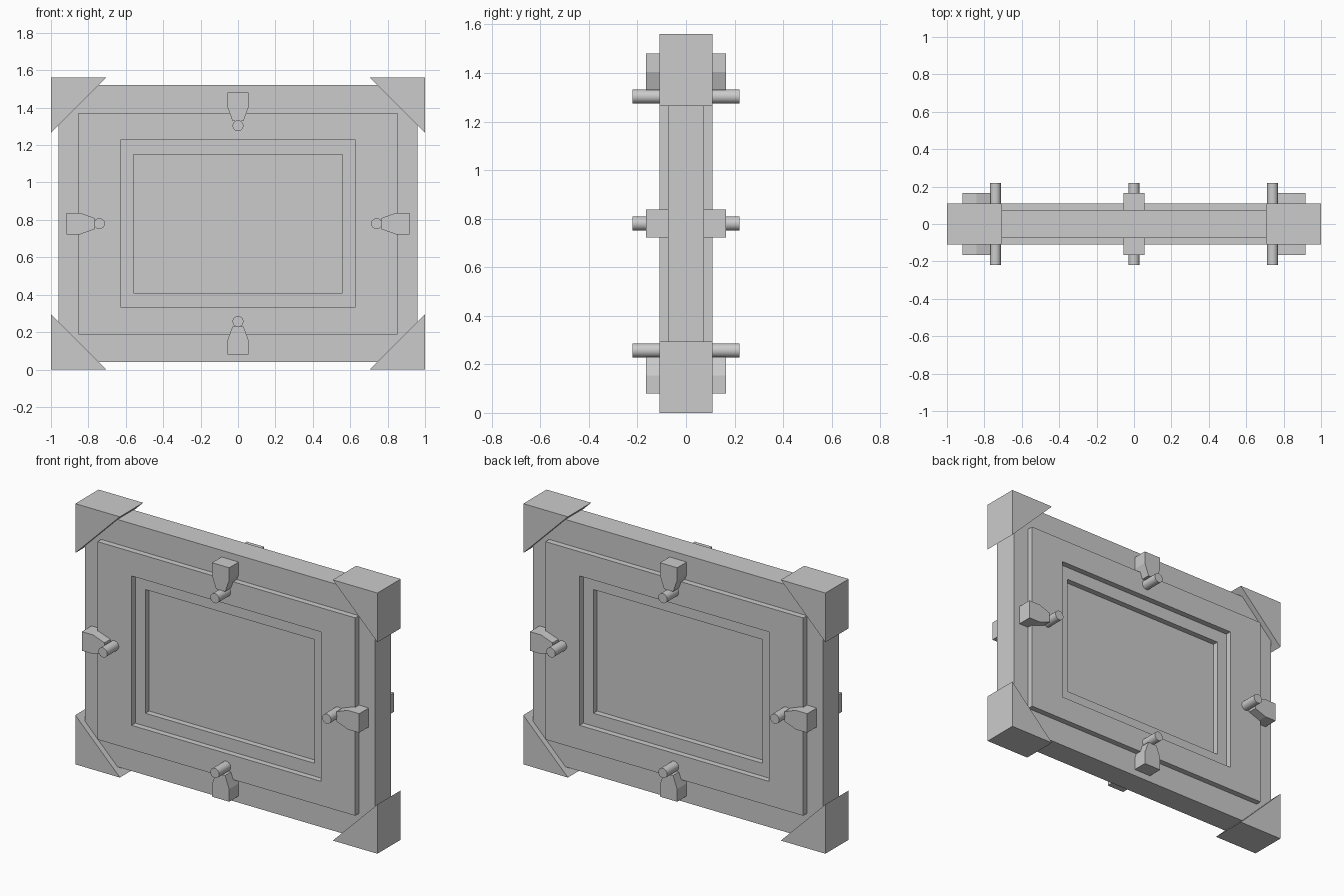
import bpy, bmesh, math
from mathutils import Matrix, Vector

cube = bpy.data.objects.get("Cube")
if cube:
    bpy.data.objects.remove(cube, do_unlink=True)

MID = 0.78  # height of the frame centre

grey = bpy.data.materials.new("plain_grey")
grey.use_nodes = True
grey.diffuse_color = (0.6, 0.6, 0.6, 1)
grey.node_tree.nodes["Principled BSDF"].inputs["Base Color"].default_value = (0.6, 0.6, 0.6, 1)


def finish(name, bm):
    """Turn a bmesh laid out around the frame centre into an object."""
    bmesh.ops.recalc_face_normals(bm, faces=bm.faces)
    mesh = bpy.data.meshes.new(name)
    bm.to_mesh(mesh)
    bm.free()
    mesh.materials.append(grey)
    obj = bpy.data.objects.new(name, mesh)
    obj.location.z = MID
    bpy.context.collection.objects.link(obj)
    return obj


def prism(name, outline, y0, y1):
    """Extrude an x-z outline from y0 to y1."""
    bm = bmesh.new()
    face = bm.faces.new([bm.verts.new((x, y0, z)) for x, z in outline])
    out = bmesh.ops.extrude_face_region(bm, geom=[face])
    verts = [v for v in out["geom"] if isinstance(v, bmesh.types.BMVert)]
    bmesh.ops.translate(bm, verts=verts, vec=(0, y1 - y0, 0))
    return finish(name, bm)


# Stepped frame: half width, half height, depth, from the recess outwards
steps = [(0.56, 0.37, 0.04), (0.56, 0.37, 0.075), (0.627, 0.447, 0.075),
         (0.627, 0.447, 0.11), (0.853, 0.592, 0.11), (0.853, 0.592, 0.075),
         (0.96, 0.74, 0.075)]
rings = [(w, h, -d) for w, h, d in steps] + [(w, h, d) for w, h, d in reversed(steps)]
bm = bmesh.new()
loops = [[bm.verts.new((sx * w, y, sz * h)) for sx, sz in ((-1, -1), (1, -1), (1, 1), (-1, 1))]
         for w, h, y in rings]
for a, b in zip(loops, loops[1:]):
    for i in range(4):
        j = (i + 1) % 4
        bm.faces.new((a[i], a[j], b[j], b[i]))
bm.faces.new(loops[0])
bm.faces.new(loops[-1])
finish("stepped_frame", bm)

# Triangular corner blocks
LEG = 0.295
for sx, side in ((-1, "right"), (1, "left")):
    for sz, level in ((-1, "bottom"), (1, "top")):
        outline = [(sx, sz * MID), (sx * (1 - LEG), sz * MID), (sx, sz * (MID - LEG))]
        prism(f"corner_{level}_{side}", outline, -0.11, 0.11)

# Tapered clips with round pegs on all four sides, front and back
clip = [(-0.057, 0), (0.057, 0), (0.057, 0.075), (0.03, 0.15), (-0.03, 0.15), (-0.057, 0.075)]
places = {"top": (0, 1, 0.70), "bottom": (0, -1, 0.70), "left": (1, 0, 0.918), "right": (-1, 0, 0.918)}
for place, (dx, dz, reach) in places.items():
    for sy, face in ((-1, "front"), (1, "back")):
        # u runs along the edge, v runs inwards from the outer end
        outline = [(dx * (reach - v) + dz * u, dz * (reach - v) - dx * u) for u, v in clip]
        prism(f"clip_{place}_{face}", outline, sy * 0.07, sy * 0.165)
        peg_at = reach - 0.177
        bm = bmesh.new()
        turn = Matrix.Translation(Vector((dx * peg_at, sy * 0.16, dz * peg_at))) \
            @ Matrix.Rotation(math.pi / 2, 4, "X")
        bmesh.ops.create_cone(bm, cap_ends=True, segments=32, radius1=0.029, radius2=0.029,
                              depth=0.12, matrix=turn)
        peg = finish(f"peg_{place}_{face}", bm)
        bpy.ops.object.select_all(action="DESELECT")
        peg.select_set(True)
        bpy.context.view_layer.objects.active = peg
        bpy.ops.object.shade_smooth_by_angle(angle=math.radians(35))
